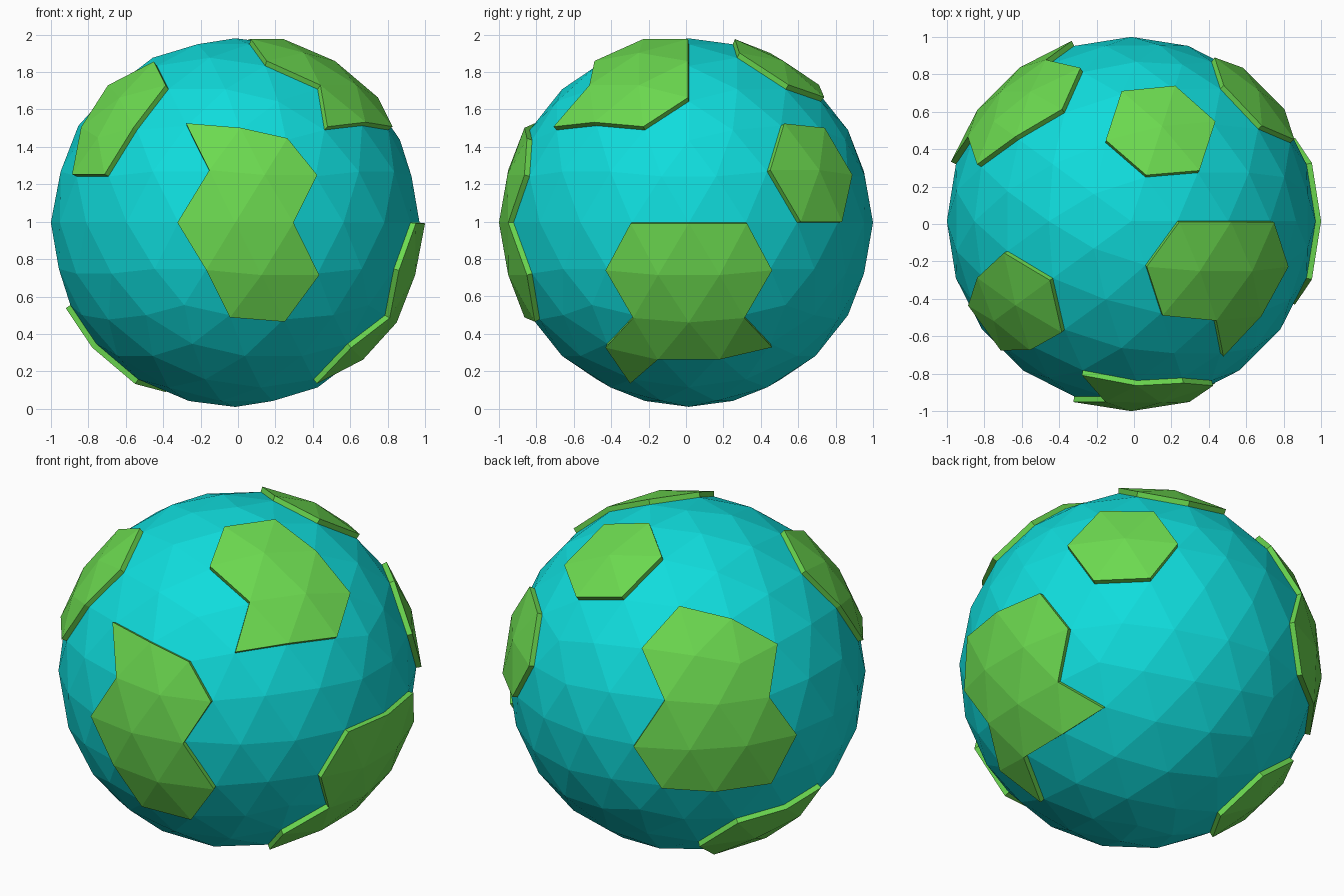
import bpy
import bmesh
from mathutils import Vector

if "Cube" in bpy.data.objects:
    bpy.data.objects.remove(bpy.data.objects["Cube"], do_unlink=True)

CENTRE = Vector((-0.015, 0.015, 0.995))
RADIUS = 0.985
RAISE = 0.03   # land height above the water
SINK = 0.02    # land depth below the water


def make_material(name, rgb):
    mat = bpy.data.materials.new(name)
    mat.use_nodes = True
    color = (*rgb, 1)
    mat.diffuse_color = color
    bsdf = next(n for n in mat.node_tree.nodes if n.type == "BSDF_PRINCIPLED")
    bsdf.inputs["Base Color"].default_value = color
    return mat


def make_globe():
    bm = bmesh.new()
    bmesh.ops.create_icosphere(bm, subdivisions=3, radius=RADIUS)
    return bm


def add_object(name, bm, mat):
    mesh = bpy.data.meshes.new(name)
    bm.to_mesh(mesh)
    bm.free()
    mesh.materials.append(mat)
    obj = bpy.data.objects.new(name, mesh)
    obj.location = CENTRE
    bpy.context.collection.objects.link(obj)
    return obj


def add_land(name, hubs, corners=()):
    """Raise the facets around each hub vertex, plus single corner facets."""
    bm = make_globe()
    keep = set()
    for hub in hubs:
        aim = Vector(hub)
        keep.update(max(bm.verts, key=lambda v: v.co.dot(aim)).link_faces)
    for corner in corners:
        aim = Vector(corner).normalized()
        keep.add(max(bm.faces, key=lambda f: f.calc_center_median().normalized().dot(aim)))
    bmesh.ops.delete(bm, geom=[f for f in bm.faces if f not in keep], context="FACES")
    bm.normal_update()
    obj = add_object(name, bm, land_green)
    slab = obj.modifiers.new("thickness", "SOLIDIFY")
    slab.thickness = RAISE + SINK
    slab.offset = 2 * RAISE / (RAISE + SINK) - 1


ocean_blue = make_material("ocean_turquoise", (0.005, 0.72, 0.72))
land_green = make_material("land_green", (0.15, 0.70, 0.08))

# Faceted water ball
add_object("ocean", make_globe(), ocean_blue)

# Land masses
add_land("front_land",
         [(0.14, -0.96, 0.24), (0.14, -0.96, -0.24)],
         [(-0.12, -0.89, 0.43), (-0.14, -0.98, 0.09), (-0.14, -0.98, -0.09)])
add_land("east_land",
         [(0.96, 0.14, -0.25), (0.96, -0.14, -0.25), (0.85, 0, -0.53)],
         [(0.72, 0.29, -0.63), (0.72, -0.29, -0.63), (0.6, -0.3, -0.74)])
add_land("upper_front_land",
         [(0.36, -0.26, 0.89), (0.64, -0.26, 0.72)],
         [(0.55, -0.58, 0.59)])
add_land("west_land",
         [(-0.6, -0.43, 0.67), (-0.72, -0.53, 0.45)])
add_land("back_land",
         [(-0.51, 0.69, 0.5), (-0.72, 0.53, 0.45), (-0.59, 0.81, 0), (-0.81, 0.59, 0)])
add_land("lower_back_land",
         [(-0.64, 0.26, -0.72)],
         [(-0.82, 0.09, -0.54)])
add_land("north_island", [(0.16, 0.5, 0.85)])
add_land("back_island", [(0.67, 0.69, 0.28)])
